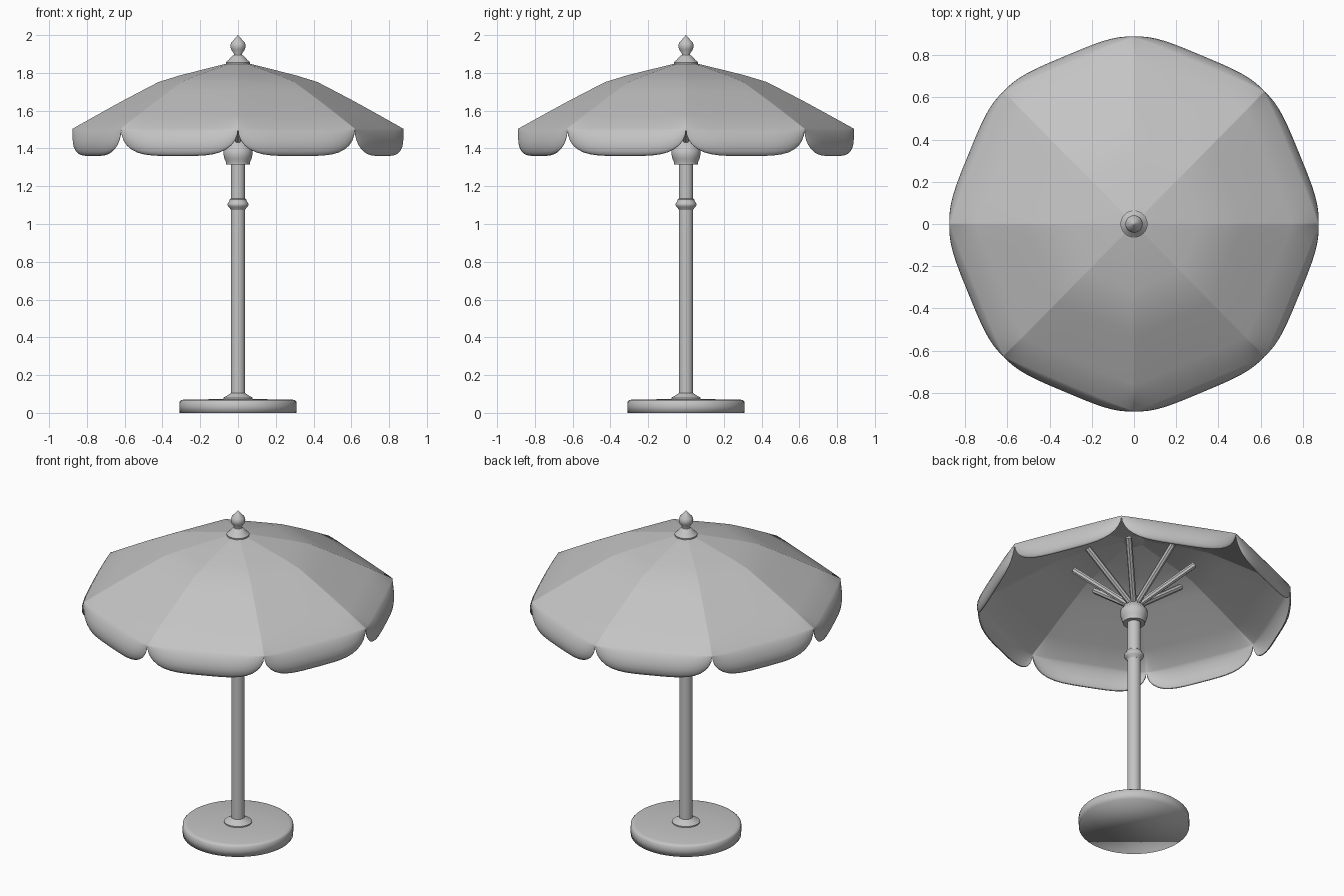
import bpy, bmesh, math
from mathutils import Vector

if "Cube" in bpy.data.objects:
    bpy.data.objects.remove(bpy.data.objects["Cube"])

grey = bpy.data.materials.new("plain grey")
grey.diffuse_color = (0.55, 0.55, 0.55, 1)
grey.use_nodes = True
grey.node_tree.nodes["Principled BSDF"].inputs["Base Color"].default_value = grey.diffuse_color


def finish(name, bm, angle=40):
    bmesh.ops.recalc_face_normals(bm, faces=bm.faces)
    me = bpy.data.meshes.new(name)
    bm.to_mesh(me)
    bm.free()
    me.materials.append(grey)
    ob = bpy.data.objects.new(name, me)
    bpy.context.collection.objects.link(ob)
    bpy.ops.object.select_all(action='DESELECT')
    ob.select_set(True)
    bpy.context.view_layer.objects.active = ob
    bpy.ops.object.shade_smooth_by_angle(angle=math.radians(angle))
    return ob


def lathe(name, profile, n=32, angle=50):
    """Spin (radius, height) points round the z axis and cap the open ends."""
    bm = bmesh.new()
    rings = []
    for r, z in profile:
        rings.append([bm.verts.new((r * math.cos(i * math.tau / n),
                                    r * math.sin(i * math.tau / n), z)) for i in range(n)])
    for a, b in zip(rings, rings[1:]):
        for i in range(n):
            j = (i + 1) % n
            bm.faces.new((a[i], a[j], b[j], b[i]))
    bm.faces.new(rings[0])
    bm.faces.new(rings[-1])
    return finish(name, bm, angle)


# Weighted base, foot flange and pole
lathe("base", [(.31, 0), (.311, .035), (.31, .06), (.302, .067), (.285, .071), (.07, .073)], 48, 100)
lathe("foot_flange", [(.078, .07), (.078, .08), (.06, .09), (.045, .1), (.037, .105)])
lathe("pole", [(.038, .07), (.038, 1.33)], 24)
lathe("pole_ring", [(.038, 1.075), (.044, 1.085), (.052, 1.093), (.055, 1.1),
                    (.055, 1.108), (.05, 1.116), (.044, 1.125), (.044, 1.13), (.038, 1.135)])

# Collar and tapering hub that carry the struts
lathe("collar", [(.038, 1.315), (.063, 1.315), (.064, 1.33), (.072, 1.345), (.076, 1.365),
                 (.076, 1.395), (.066, 1.405), (.06, 1.42), (.045, 1.432), (.042, 1.45),
                 (.03, 1.46), (.026, 1.48), (.01, 1.5)])

# Finial
lathe("finial", [(.03, 1.84), (.063, 1.845), (.064, 1.856), (.05, 1.868), (.036, 1.885),
                 (.022, 1.895), (.022, 1.902), (.037, 1.925), (.041, 1.943), (.036, 1.96),
                 (.018, 1.98), (.007, 1.993), (.001, 2.0)])

# Eight slanting struts
bm = bmesh.new()
for k in range(8):
    a = k * math.pi / 4
    out = Vector((math.cos(a), math.sin(a), 0))
    p, q = out * .03 + Vector((0, 0, 1.44)), out * .34 + Vector((0, 0, 1.677))
    rot = (q - p).to_track_quat('Z', 'Y').to_matrix().to_4x4()
    rot.translation = (p + q) / 2
    bmesh.ops.create_cone(bm, cap_ends=True, segments=8, radius1=.018, radius2=.018,
                          depth=(q - p).length, matrix=rot)
finish("struts", bm)

# Eight-panel canopy: straight-sided slope to the rim, then a hanging scalloped valance
RIB_R, RIM_Z, N = .875, 1.505, 20
SLOPE = [(.004, 1.86), (.06, 1.849), (.2, 1.814), (.31, 1.786), (.42, 1.752),
         (.52, 1.7), (.62, 1.647), (.75, 1.575), (RIB_R, RIM_Z)]
# (share of the drop, outward push)
DROP = [(.1, .012), (.25, .024), (.45, .034), (.65, .038), (.85, .034), (.95, .026), (1, .018)]


def panel_point(k, u, r, push, z):
    a, b = k * math.pi / 4, (k + 1) * math.pi / 4
    t = (u + 1) / 2
    p = Vector((math.cos(a), math.sin(a), 0)) * (1 - t) + Vector((math.cos(b), math.sin(b), 0)) * t
    mid = (a + b) / 2
    p = p * r + Vector((math.cos(mid), math.sin(mid), 0)) * push * (1 - u ** 4)
    p.z = z
    return p


bm = bmesh.new()
us = [math.sin(math.pi / 2 * (2 * i / N - 1)) for i in range(N + 1)]
for k in range(8):
    rows = [[bm.verts.new(panel_point(k, u, r, .004 * r, z)) for u in us] for r, z in SLOPE]
    for share, push in DROP:
        # rounded lower corners leave a pointed notch between neighbouring panels
        rows.append([bm.verts.new(panel_point(
            k, u, RIB_R, push + .0035,
            RIM_Z - share * (.004 + .141 * max(0, 1 - u ** 4) ** .5))) for u in us])
    for a, b in zip(rows, rows[1:]):
        for i in range(N):
            bm.faces.new((a[i], b[i], b[i + 1], a[i + 1]))
bmesh.ops.remove_doubles(bm, verts=bm.verts, dist=.0008)
canopy = finish("canopy", bm, 60)
canopy.scale.y = 1.015
cloth = canopy.modifiers.new("cloth", 'SOLIDIFY')
cloth.thickness = .004
cloth.offset = -1
